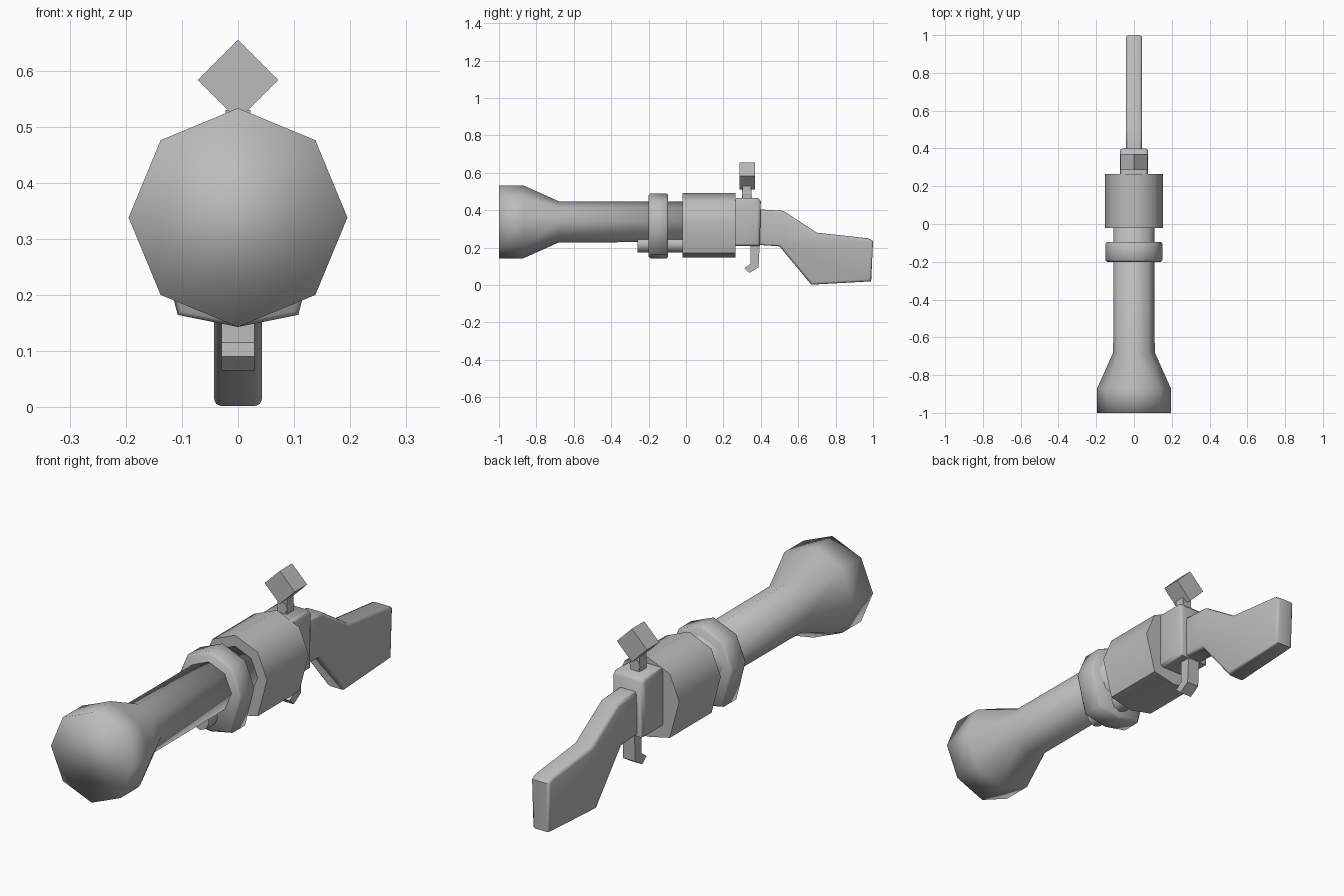
import bpy, bmesh, math

cube = bpy.data.objects.get("Cube")
if cube:
    bpy.data.objects.remove(cube, do_unlink=True)

grey = bpy.data.materials.new("plain grey")
grey.use_nodes = True
grey.diffuse_color = (0.5, 0.5, 0.5, 1)
bsdf = grey.node_tree.nodes["Principled BSDF"]
bsdf.inputs["Base Color"].default_value = grey.diffuse_color
bsdf.inputs["Roughness"].default_value = 0.8


def finish(name, bm, angle):
    """Turn a bmesh into a shaded grey object."""
    bmesh.ops.recalc_face_normals(bm, faces=bm.faces)
    mesh = bpy.data.meshes.new(name)
    bm.to_mesh(mesh)
    bm.free()
    mesh.materials.append(grey)
    obj = bpy.data.objects.new(name, mesh)
    bpy.context.collection.objects.link(obj)
    bpy.ops.object.select_all(action="DESELECT")
    obj.select_set(True)
    bpy.context.view_layer.objects.active = obj
    if angle >= 180:
        bpy.ops.object.shade_smooth()
    elif angle > 0:
        bpy.ops.object.shade_smooth_by_angle(angle=math.radians(angle))
    return obj


def tube(name, rings, z, sides=8, drop=0, angle=50):
    """Loft rings of (y, radius) along y; drop lowers the underside."""
    bm = bmesh.new()
    loops = []
    for y, r in rings:
        loop = []
        for i in range(sides):
            a = math.pi / 2 + math.tau * i / sides
            low = drop if math.sin(a) < -0.1 else 0
            if math.sin(a) < -0.9:
                low *= 0.65
            loop.append(bm.verts.new((r * math.cos(a), y, z + r * math.sin(a) - low)))
        loops.append(loop)
    for a, b in zip(loops, loops[1:]):
        for i in range(sides):
            j = (i + 1) % sides
            bm.faces.new((a[i], a[j], b[j], b[i]))
    bm.faces.new(loops[0])
    bm.faces.new(loops[-1])
    return finish(name, bm, angle)


def slab(name, profile, half, bevel=0, angle=50):
    """Extrude a (y, z) side profile across x, rounding its outline edges."""
    bm = bmesh.new()
    face = bm.faces.new([bm.verts.new((-half, y, z)) for y, z in profile])
    moved = bmesh.ops.extrude_face_region(bm, geom=[face])["geom"]
    for v in moved:
        if isinstance(v, bmesh.types.BMVert):
            v.co.x = half
    if bevel:
        rim = [e for e in bm.edges if abs(e.verts[0].co.x - e.verts[1].co.x) < 1e-5]
        bmesh.ops.bevel(bm, geom=rim, offset=bevel, segments=2, profile=0.5, affect="EDGES")
    return finish(name, bm, angle)


# Barrel with flared muzzle
tube("barrel", [(-1, 0.195), (-0.87, 0.195), (-0.68, 0.11), (0.0, 0.108)], 0.338, angle=180)

# Tube under the barrel
tube("under_barrel_tube", [(-0.26, 0.043), (0.0, 0.043)], 0.218)

# Collar and main body, both with a lowered underside
tube("collar", [(-0.2, 0.143), (-0.19, 0.152), (-0.105, 0.152), (-0.095, 0.143)],
     0.338, drop=0.066, angle=180)
tube("main_body", [(-0.02, 0.153), (0.265, 0.153)], 0.34, drop=0.06)

# Receiver block behind the body
slab("receiver", [(0.25, 0.21), (0.395, 0.21), (0.4, 0.45), (0.385, 0.466), (0.25, 0.466)],
     0.075, bevel=0.015)

# Rear stock
slab("stock", [(0.385, 0.405), (0.52, 0.397), (0.7, 0.28), (0.975, 0.25), (1.0, 0.235),
               (0.99, 0.02), (0.67, 0.002), (0.5, 0.207), (0.385, 0.215)], 0.043, bevel=0.013)

# Hooked trigger
slab("trigger", [(0.345, 0.24), (0.395, 0.24), (0.388, 0.095), (0.34, 0.065),
                 (0.312, 0.09), (0.345, 0.115)], 0.029)

# Sight post and diamond sight block
tube("sight_post", [(0.3, 0.025), (0.35, 0.025)], 0.49, sides=8)
slab("sight_post_core", [(0.302, 0.45), (0.348, 0.45), (0.348, 0.53), (0.302, 0.53)], 0.022)
tube("sight_block", [(0.285, 0.072), (0.37, 0.072)], 0.583, sides=4, angle=0)
